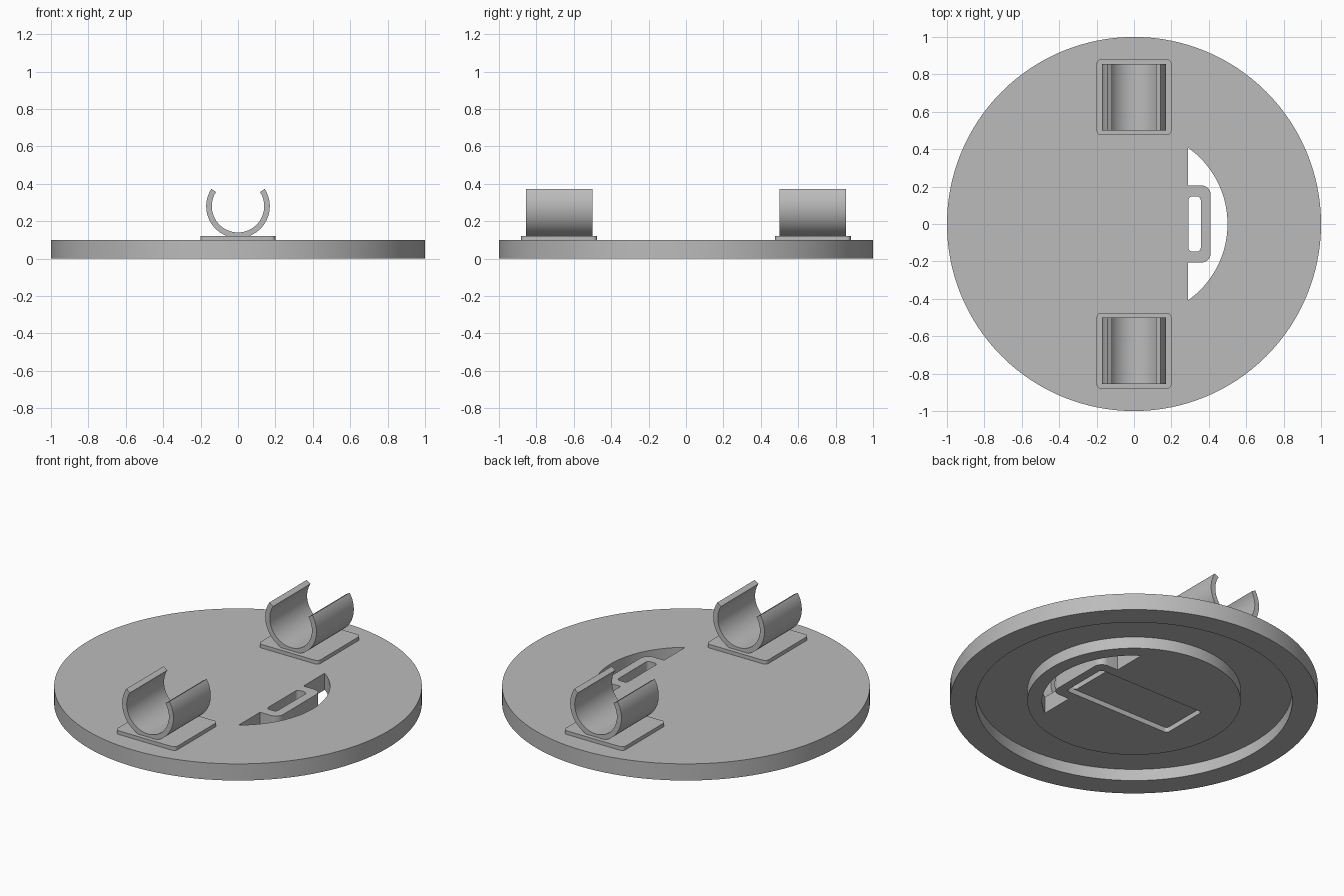
import bpy, bmesh, math
from mathutils import Matrix, Vector

cube = bpy.data.objects.get("Cube")
if cube:
    bpy.data.objects.remove(cube, do_unlink=True)

grey = bpy.data.materials.new("plain_grey")
grey.use_nodes = True
grey.diffuse_color = (0.5, 0.5, 0.5, 1)
grey.node_tree.nodes["Principled BSDF"].inputs["Base Color"].default_value = (0.5, 0.5, 0.5, 1)


def finish(name, bm):
    bmesh.ops.recalc_face_normals(bm, faces=bm.faces)
    mesh = bpy.data.meshes.new(name)
    bm.to_mesh(mesh)
    bm.free()
    mesh.materials.append(grey)
    obj = bpy.data.objects.new(name, mesh)
    bpy.context.collection.objects.link(obj)
    return obj


def select(obj):
    bpy.ops.object.select_all(action='DESELECT')
    bpy.context.view_layer.objects.active = obj
    obj.select_set(True)


def smooth(obj):
    select(obj)
    bpy.ops.object.shade_smooth_by_angle(angle=math.radians(30))


def prism(name, outline, low, high, matrix=Matrix()):
    """Extrude a flat outline from low to high along its normal."""
    bm = bmesh.new()
    face = bm.faces.new([bm.verts.new((x, y, low)) for x, y in outline])
    ext = bmesh.ops.extrude_face_region(bm, geom=[face])["geom"]
    verts = [v for v in ext if isinstance(v, bmesh.types.BMVert)]
    bmesh.ops.translate(bm, verts=verts, vec=(0, 0, high - low))
    bm.transform(matrix)
    return finish(name, bm)


def arc(cx, cy, r, start, end, steps):
    angles = [math.radians(start + (end - start) * i / steps) for i in range(steps + 1)]
    return [(cx + r * math.cos(a), cy + r * math.sin(a)) for a in angles]


def rounded_rect(cx, cy, hx, hy, r):
    points = []
    for i, (sx, sy) in enumerate([(1, 1), (-1, 1), (-1, -1), (1, -1)]):
        points += arc(cx + sx * (hx - r), cy + sy * (hy - r), r, 90 * i, 90 * i + 90, 6)
    return points


# Round base with an annular groove underneath
profile = [(0, 0), (0.58, 0), (0.58, 0.07), (0.86, 0.07), (0.86, 0), (1, 0), (1, 0.1), (0, 0.1)]
bm = bmesh.new()
verts = [bm.verts.new((r, 0, z)) for r, z in profile]
edges = [bm.edges.new(pair) for pair in zip(verts, verts[1:])]
bmesh.ops.spin(bm, geom=verts + edges, cent=(0, 0, 0), axis=(0, 0, 1),
               angle=math.tau, steps=128, use_duplicate=False)
bmesh.ops.remove_doubles(bm, verts=bm.verts, dist=0.0001)
bmesh.ops.dissolve_limit(bm, angle_limit=0.01, verts=bm.verts, edges=bm.edges)
base = finish("base_plate", bm)

# Crescent windows leave a slotted strap tab on each side
edge_x, tab_x, tab_y, corner = 0.29, 0.41, 0.206, 0.05
tip = math.degrees(math.acos(edge_x / 0.5))
crescent = arc(0, 0, 0.5, -tip, tip, 40) + [(edge_x, tab_y)]
crescent += arc(tab_x - corner, tab_y - corner, corner, 90, 0, 8)
crescent += arc(tab_x - corner, corner - tab_y, corner, 0, -90, 8) + [(edge_x, -tab_y)]
cutters = []
for side, turn in (("left", 0), ("right", math.pi)):
    spin = Matrix.Rotation(turn, 4, 'Z')
    cutters.append(prism(side + "_window_cutter", crescent, -0.1, 0.2, spin))
    slot = rounded_rect(0.324, 0, 0.033, 0.147, 0.02)
    cutters.append(prism(side + "_slot_cutter", slot, -0.1, 0.2, spin))
# Shallow strap channel joining the slots below
cutters.append(prism("channel_cutter", rounded_rect(0, 0, 0.357, 0.147, 0.02), -0.1, 0.03))

for cutter in cutters:
    cutter.hide_render = True
    mod = base.modifiers.new("cut", 'BOOLEAN')
    mod.operation = 'DIFFERENCE'
    mod.solver = 'EXACT'
    mod.object = cutter
    select(base)
    bpy.ops.object.modifier_apply(modifier=mod.name)
    bpy.data.objects.remove(cutter, do_unlink=True)
smooth(base)

# Open clips on rounded pads, front and back
upright = Matrix.Translation((0, 0, 0.28)) @ Matrix.Rotation(math.pi / 2, 4, 'X')
clip_outline = arc(0, 0, 0.17, 147, 393, 56) + arc(0, 0, 0.14, 393, 147, 56)
for name, y in (("front", -0.678), ("back", 0.678)):
    smooth(prism(name + "_pad", rounded_rect(0, y, 0.2, 0.203, 0.025), 0.09, 0.122))
    place = Matrix.Translation((0, y, 0)) @ upright
    smooth(prism(name + "_clip", clip_outline, -0.177, 0.177, place))
